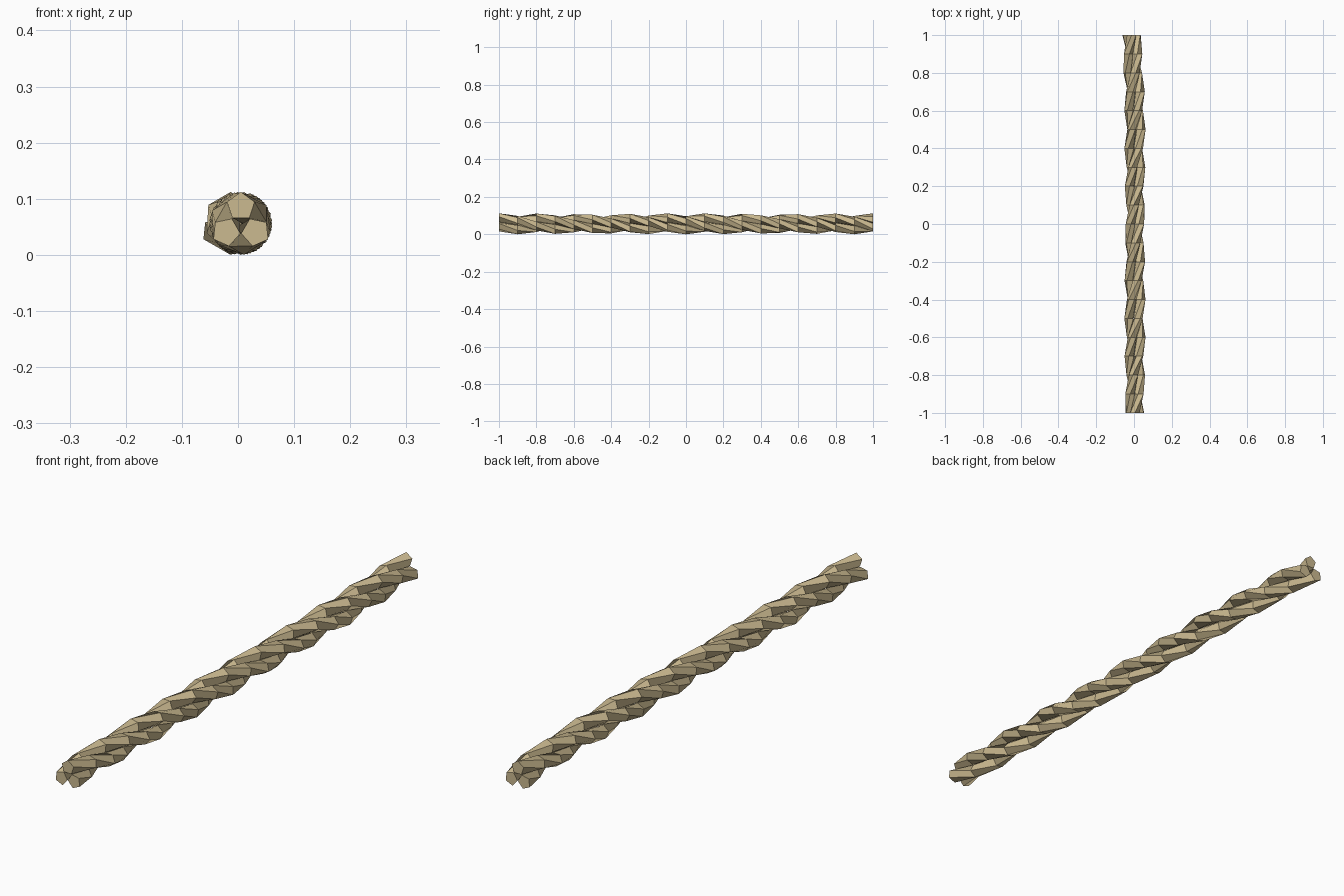
import bpy, bmesh
from math import cos, sin, pi, radians

cube = bpy.data.objects.get("Cube")
if cube:
    bpy.data.objects.remove(cube, do_unlink=True)

tan = bpy.data.materials.new("hemp tan")
tan.use_nodes = True
colour = (0.60, 0.49, 0.28, 1)
tan.diffuse_color = colour
tan.node_tree.nodes["Principled BSDF"].inputs["Base Color"].default_value = colour

SEGMENTS, SIDES, TURNS = 20, 5, 3
AXIS_X, AXIS_Z = 0.005, 0.056
LAY_RADIUS, STRAND_RADIUS = 0.0305, 0.0257


def make_strand(name, start):
    """Sweep a five-sided section along a helix about the rope axis."""
    bm = bmesh.new()
    rings = []
    for i in range(SEGMENTS + 1):
        t = i / SEGMENTS
        a = start - TURNS * 2 * pi * t
        # the far end drifts slightly sideways
        drift = -0.018 * max(0, (t - 0.8) / 0.2) ** 1.3
        cx = AXIS_X + drift + LAY_RADIUS * cos(a)
        cz = AXIS_Z + LAY_RADIUS * sin(a)
        ring = []
        for k in range(SIDES):
            b = a + 2 * pi * k / SIDES
            ring.append(bm.verts.new((cx + STRAND_RADIUS * cos(b), 2 * t - 1,
                                      cz + STRAND_RADIUS * sin(b))))
        rings.append(ring)
    for r, s in zip(rings, rings[1:]):
        for k in range(SIDES):
            n = (k + 1) % SIDES
            bm.faces.new((r[k], r[n], s[n], s[k]))
    # end caps
    bm.faces.new(rings[0])
    bm.faces.new(rings[-1])
    bmesh.ops.recalc_face_normals(bm, faces=bm.faces)
    mesh = bpy.data.meshes.new(name)
    bm.to_mesh(mesh)
    bm.free()
    mesh.materials.append(tan)
    obj = bpy.data.objects.new(name, mesh)
    bpy.context.collection.objects.link(obj)


# three strands laid around one axis
for i in range(3):
    make_strand(f"rope_strand_{i + 1}", radians(90 + 120 * i))
